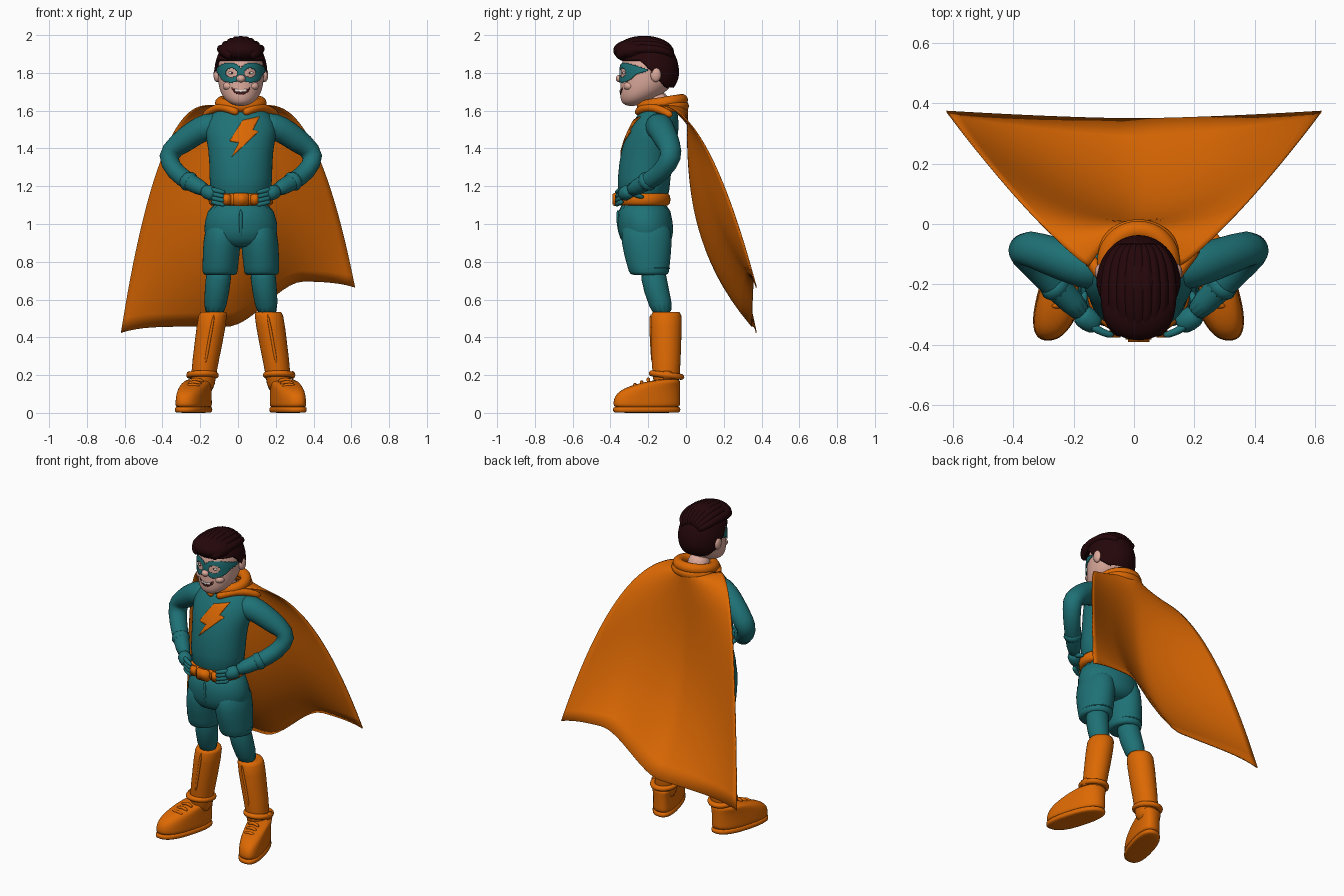
import bpy, bmesh, math
from mathutils import Vector, Quaternion

if "Cube" in bpy.data.objects:
    bpy.data.objects.remove(bpy.data.objects["Cube"])

SIDES = {"left": 1, "right": -1}


def material(name, *rgb):
    m = bpy.data.materials.new(name)
    m.use_nodes = True
    m.diffuse_color = (*rgb, 1)
    m.node_tree.nodes["Principled BSDF"].inputs["Base Color"].default_value = (*rgb, 1)
    return m


teal = material("teal cloth", .013, .165, .18)
orange = material("orange cloth", .72, .14, .001)
hair = material("dark brown hair", .018, .002, .003)
skin = material("skin", .72, .4, .33)
white = material("white", .8, .75, .72)
dark = material("dark mouth", .06, .01, .01)


def finish(name, bm, mat, subdivide=False, thick=0):
    bmesh.ops.recalc_face_normals(bm, faces=bm.faces)
    mesh = bpy.data.meshes.new(name)
    bm.to_mesh(mesh)
    bm.free()
    mesh.materials.append(mat)
    mesh.shade_smooth()
    ob = bpy.data.objects.new(name, mesh)
    bpy.context.collection.objects.link(ob)
    if subdivide:
        ob.modifiers.new("smooth", "SUBSURF")
    if thick:
        ob.modifiers.new("thickness", "SOLIDIFY").thickness = thick
    return ob


def circle(count):
    return [(math.cos(k * math.tau / count), math.sin(k * math.tau / count)) for k in range(count)]


def bridge(name, rings, mat):
    bm = bmesh.new()
    loops = [[bm.verts.new(p) for p in ring] for ring in rings]
    for low, high in zip(loops, loops[1:]):
        for i in range(len(low)):
            bm.faces.new((low[i - 1], low[i], high[i], high[i - 1]))
    bm.faces.new(loops[0])
    bm.faces.new(loops[-1])
    return finish(name, bm, mat, subdivide=True)


def loft(name, rows, mat, side=1, shear=0, square=1):
    """Stack of level ovals: x, y, z, radius x, radius y. A square below 1 fills the corners."""
    outline = [[math.copysign(abs(a) ** square, a) for a in point] for point in circle(24)]
    rings = [[(side * (x + rx * c - shear * ry * s), y + ry * s, z) for c, s in outline]
             for x, y, z, rx, ry in rows]
    return bridge(name, rings, mat)


def limb(name, points, start, end, mat, side=1):
    """Round tube through points, its radius running from start to end."""
    centres = [Vector((side * x, y, z)) for x, y, z in points]
    last = len(centres) - 1
    axis, turn, rings = Vector((0, 0, 1)), Quaternion(), []
    for i, centre in enumerate(centres):
        tangent = (centres[min(i + 1, last)] - centres[max(i - 1, 0)]).normalized()
        turn = axis.rotation_difference(tangent) @ turn
        axis = tangent
        radius = start + (end - start) * i / last
        rings.append([centre + turn @ Vector((c * radius, s * radius, 0)) for c, s in circle(12)])
    return bridge(name, rings, mat)


def place(bm, location, size):
    for v in bm.verts:
        v.co = Vector(centre + co * scale for centre, co, scale in zip(location, v.co, size))


def ball(name, location, size, mat):
    bm = bmesh.new()
    bmesh.ops.create_uvsphere(bm, u_segments=24, v_segments=16, radius=1)
    place(bm, location, size)
    finish(name, bm, mat)


def box(name, location, size, mat):
    bm = bmesh.new()
    bmesh.ops.create_cube(bm, size=1)
    place(bm, location, size)
    bmesh.ops.bevel(bm, geom=bm.edges[:], offset=.007, segments=2, affect="EDGES")
    finish(name, bm, mat)


def band(name, location, major, minor, tilt, mat, depth=1):
    bpy.ops.mesh.primitive_torus_add(major_radius=major, minor_radius=minor,
                                     rotation=(tilt, 0, 0), location=location)
    ob = bpy.context.object
    ob.name, ob.scale.y = name, depth
    ob.data.materials.append(mat)
    ob.data.shade_smooth()


def head_shell(name, keep, lift, mat, thick=.004):
    """Head surface, lifted, where keep(x, y, z) holds."""
    bm = bmesh.new()
    bmesh.ops.create_uvsphere(bm, u_segments=160, v_segments=110, radius=1)
    for v in bm.verts:
        x, y, z = v.co
        jaw = min(0, z) ** 2
        v.co = (.122 * x * (1 + .2 * jaw), -.2 + .145 * y - .09 * jaw, 1.8 + .175 * z)
    bm.normal_update()
    lifted = [v.co + v.normal * lift for v in bm.verts]
    for v, co in zip(bm.verts, lifted):
        v.co = co
    drop = [f for f in bm.faces if not keep(*f.calc_center_median())]
    bmesh.ops.delete(bm, geom=drop, context="FACES")
    finish(name, bm, mat, thick=thick)


def oval(x, z, width, height):
    return math.hypot(x / width, z / height) < 1


# Head and face
def in_mask(x, y, z):
    x, z = abs(x), z - 1.8
    patch = oval(x - .055, z, .062, .052) or (x < .04 and abs(z) < .022)
    wing = x > .08 and abs(z - .015) < .3 * (-.19 - y)
    return y < -.19 and (patch or wing) and not oval(x - .05, z, .032, .024)


def in_smile(x, y, z):
    return y < -.2 and oval(x, z - 1.73, .05, .045) and z < 1.71 + 5 * x * x


def in_teeth(x, y, z):
    return in_smile(x, y, z) and z > 1.699 + 5 * x * x and abs(x) < .03


def under_hair(x, y, z):
    return z > 1.72 + .15 * min(1, max(0, (-.1 - y) * 7))


head_shell("head", lambda x, y, z: True, 0, skin, thick=0)
head_shell("eye_mask", in_mask, .008, teal)
head_shell("mouth", in_smile, .002, dark)
head_shell("teeth", in_teeth, .004, white)
head_shell("hair_cap", under_hair, .018, hair, thick=.016)
ball("nose", (0, -.35, 1.77), (.024, .022, .02), skin)
ball("chin", (0, -.315, 1.66), (.04, .025, .024), skin)
limb("neck", [(0, -.12, 1.5), (0, -.14, 1.6), (0, -.17, 1.7)], .07, .07, skin)
for tag, side in SIDES.items():
    ball(tag + "_ear", (side * .127, -.16, 1.79), (.018, .028, .038), skin)
    ball(tag + "_cheek", (side * .06, -.3, 1.73), (.035, .03, .025), skin)
    ball(tag + "_eye", (side * .048, -.327, 1.8), (.018, .008, .008), white)
    ball(tag + "_pupil", (side * .046, -.333, 1.8), (.006, .004, .006), dark)

# Quiff of locks arching over the crown
ball("quiff", (0, -.285, 1.918), (.12, .1, .06), hair)
for i in range(-4, 5):
    arch = [math.radians(angle) for angle in range(10, 180, 20)]
    rise = .105 - .003 * i * i
    lock = [(.026 * i * math.sin(a) ** .5, -.215 + .145 * math.cos(a), 1.87 + rise * math.sin(a) ** .7)
            for a in arch]
    limb("hair_lock", lock, .018, .03, hair)

# Torso, hips and belt
torso = loft("torso", [(0, -.225, 1.08, .165, .14), (0, -.225, 1.25, .167, .14),
                       (0, -.2, 1.4, .17, .145), (0, -.17, 1.5, .2, .135),
                       (0, -.15, 1.58, .17, .11), (0, -.13, 1.64, .07, .07)], teal)
loft("hips", [(0, -.225, 1.14, .16, .135), (0, -.215, 1, .2, .15), (0, -.21, .92, .195, .145),
              (0, -.21, .87, .11, .1)], teal)
loft("belt", [(0, -.228, 1.13 + h, .174 - inset, .148 - inset) for h, inset in
              ((-.034, .02), (-.03, 0), (.03, 0), (.034, .02))], orange)
box("buckle", (0, -.375, 1.13), (.085, .03, .07), orange)
limb("fly_seam", [(0, -.36, 1.08), (0, -.36, 1), (0, -.34, .92)], .01, .01, teal)
for side in SIDES.values():
    box("belt_pouch", (side * .075, -.36, 1.13), (.045, .03, .06), orange)

# Lightning emblem draped on the chest
bm = bmesh.new()
bolt = [(.01, 1.55), (.1, 1.57), (.065, 1.5), (.095, 1.49), (-.05, 1.355), (-.01, 1.43), (-.06, 1.44)]
bm.faces.new([bm.verts.new((x, -.5, z)) for x, z in bolt])
for k in range(12):
    for point, normal in (((k / 70 - .05, 0, 0), (1, 0, 0)), ((0, 0, 1.36 + k / 60), (0, 0, 1))):
        bmesh.ops.bisect_plane(bm, geom=bm.verts[:] + bm.edges[:] + bm.faces[:],
                               plane_co=point, plane_no=normal)
emblem = finish("lightning_emblem", bm, orange)
drape = emblem.modifiers.new("drape", "SHRINKWRAP")
drape.target, drape.wrap_method, drape.offset = torso, "PROJECT", .006
drape.use_project_y = True
emblem.modifiers.new("thickness", "SOLIDIFY").thickness = .006

for tag, side in SIDES.items():
    # Arm with the hand resting on the belt
    limb(tag + "_arm", [(.1, -.15, 1.51), (.18, -.14, 1.52), (.25, -.12, 1.48), (.33, -.09, 1.42),
                        (.4, -.07, 1.36), (.345, -.13, 1.27), (.27, -.21, 1.22), (.17, -.31, 1.17)],
         .082, .042, teal, side)
    limb(tag + "_glove_cuff", [(.3, -.18, 1.245), (.25, -.23, 1.205)], .064, .056, teal, side)
    limb(tag + "_palm", [(.2, -.29, 1.18), (.165, -.32, 1.165), (.13, -.335, 1.15)], .042, .038, teal, side)
    for k in range(4):
        z = 1.185 - .022 * k
        limb(tag + "_finger", [(.16, -.335, z), (.12, -.36, z - .01), (.08, -.37, z - .02)],
             .015, .011, teal, side)
    limb(tag + "_thumb", [(.19, -.29, 1.17), (.185, -.26, 1.15), (.175, -.22, 1.14)], .018, .01, teal, side)

    # Leg and boot
    loft(tag + "_shorts_leg", [(.09, -.21, 1.04, .09, .13), (.1, -.21, .9, .103, .14),
                               (.11, -.197, .76, .093, .108), (.11, -.195, .73, .094, .107),
                               (.11, -.19, .73, .06, .06)], teal, side)
    band(tag + "_shorts_hem", (side * .11, -.195, .765), .088, .005, 0, teal, depth=1.18)
    limb(tag + "_shin", [(.11, -.185, .8), (.125, -.16, .65), (.145, -.11, .5)], .076, .06, teal, side)
    loft(tag + "_boot_shaft", [(.145, -.105, .53, .06, .06), (.145, -.105, .545, .08, .087),
                               (.17, -.105, .37, .075, .08), (.2, -.105, .2, .067, .075),
                               (.2, -.105, .1, .06, .06)], orange, side)
    foot = []
    for k in range(7):
        length = .178 - .0001 * k ** 4
        foot.append((.2 + .28 * length, -.03 - length, .02 + .027 * k, .078 - k / 900, length))
    loft(tag + "_foot", foot, orange, side, shear=.28, square=.8)
    loft(tag + "_sole", [(.25, -.208, z, .08 - inset, .18 - inset) for z, inset in
                         ((0, .01), (.004, 0), (.03, 0), (.034, .01))],
         orange, side, shear=.28, square=.8)
    band(tag + "_ankle_strap", (side * .203, -.103, .2), .07, .016, -.12, orange, depth=1.1)
    box(tag + "_strap_buckle", (side * .275, -.1, .2), (.02, .05, .045), orange)
    limb(tag + "_boot_seam", [(.14, -.19, .53), (.17, -.183, .37), (.19, -.176, .25)],
         .008, .008, orange, side)
    for k in range(3):
        x, y, z = .235 + .01 * k, -.2 - .035 * k, .184 - .014 * k
        limb(tag + "_lace", [(x - .04, y, z - .02), (x, y, z), (x + .04, y, z - .02)],
             .01, .01, orange, side)

    # Collar flap running to the shoulder
    limb(tag + "_collar_flap", [(.01, -.26, 1.585), (.06, -.24, 1.61), (.11, -.19, 1.62),
                                (.15, -.13, 1.605), (.2, -.07, 1.57)], .022, .022, orange, side)

# Collar and folded hood
band("collar", (0, -.125, 1.64), .105, .032, .16, orange)
band("hood_fold", (0, -.1, 1.62), .108, .028, .05, orange, depth=.85)

# Everything so far shares one centre line, a little to the left
for ob in bpy.context.collection.objects:
    if ob.type == "MESH":
        ob.location.x += .015

# Cape: edges fly back early, the middle hangs straight before sweeping out
bm = bmesh.new()
bmesh.ops.create_grid(bm, x_segments=32, y_segments=32, size=1)
for v in bm.verts:
    across, down = v.co.x, ((v.co.y + 1) / 2) ** 2
    spread = math.sqrt(down)
    middle, edge = .01 + .34 * down ** 3, -.14 + .515 * spread
    lifted = min(1, max(0, across * 1.5 + .15))
    drop = 1.17 + .035 * across ** 6 - .24 * lifted * lifted * (3 - 2 * lifted)
    v.co = (across * (.15 + .47 * spread ** .85),
            middle + (edge - middle) * abs(across) ** 1.5,
            1.63 - drop * down)
finish("cape", bm, orange, thick=.006)
